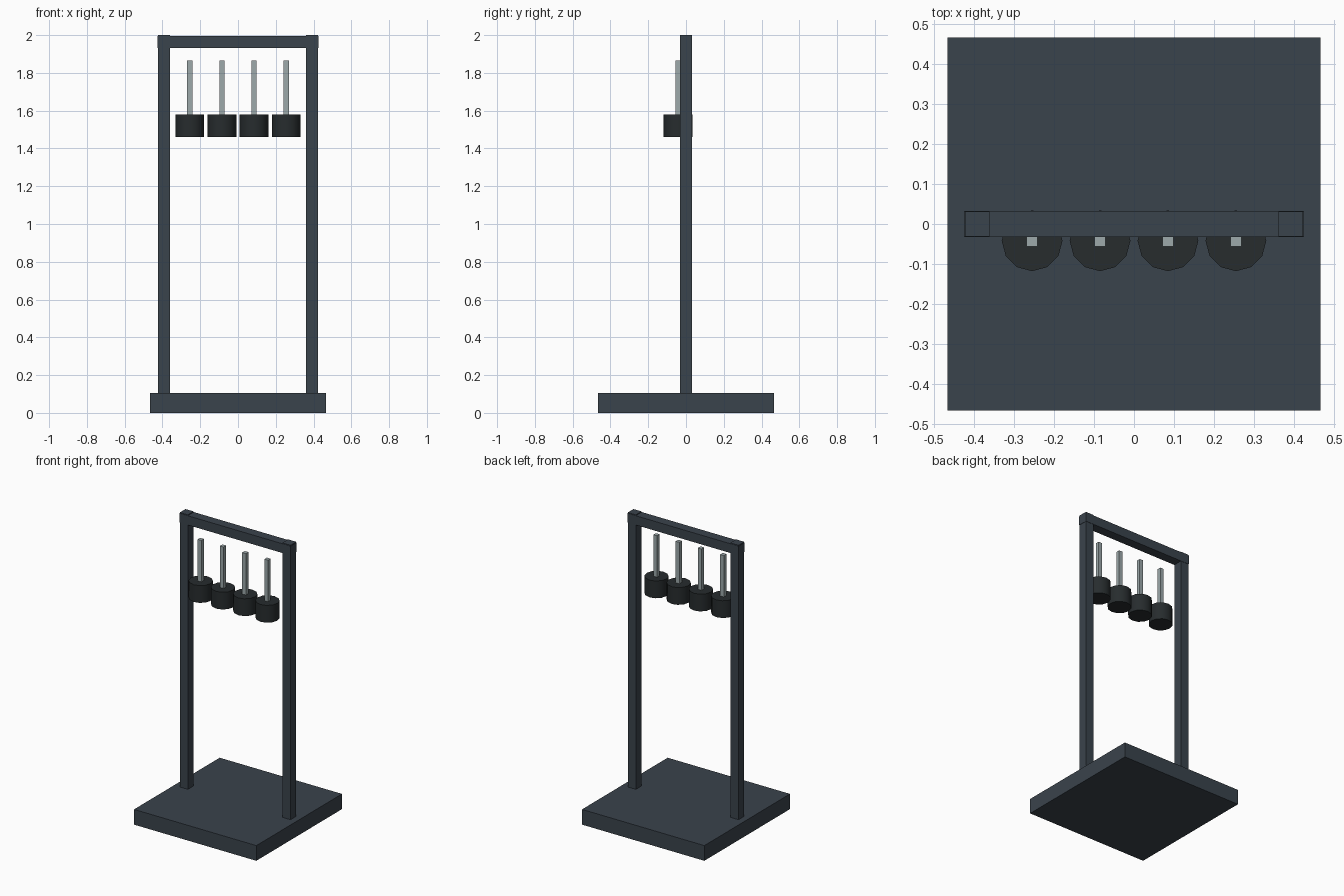
import bpy
import math

if "Cube" in bpy.data.objects:
    bpy.data.objects.remove(bpy.data.objects["Cube"])


def material(name, rgb):
    m = bpy.data.materials.new(name)
    m.diffuse_color = (*rgb, 1)
    m.use_nodes = True
    m.node_tree.nodes["Principled BSDF"].inputs["Base Color"].default_value = m.diffuse_color
    return m


FRAME = material("dark_slate", (0.042, 0.056, 0.072))
RUBBER = material("near_black", (0.020, 0.025, 0.027))
STEEL = material("light_steel", (0.34, 0.40, 0.41))


def box(name, lo, hi, mat):
    """Axis-aligned box between two corners."""
    bpy.ops.mesh.primitive_cube_add(size=1, location=[(a + b) / 2 for a, b in zip(lo, hi)])
    ob = bpy.context.object
    ob.name = name
    ob.scale = [b - a for a, b in zip(lo, hi)]
    bpy.ops.object.transform_apply(location=False, rotation=False, scale=True)
    ob.data.materials.append(mat)
    return ob


# Floor plate
box("base", (-0.467, -0.467, 0), (0.467, 0.467, 0.105), FRAME)

# Uprights, standing slightly proud of the crossbar
for side, x in (("left", -0.392), ("right", 0.392)):
    box(side + "_post", (x - 0.031, -0.031, 0.1), (x + 0.031, 0.031, 2.0), FRAME)

# Top crossbar
box("crossbar", (-0.425, -0.033, 1.931), (0.425, 0.033, 1.995), FRAME)

# Row of four hanging weights with square rods
Y, Z0, Z1 = -0.042, 1.46, 1.579
for i in range(4):
    x = -0.255 + 0.17 * i
    bpy.ops.mesh.primitive_cylinder_add(vertices=12, radius=0.076, depth=Z1 - Z0,
                                        location=(x, Y, (Z0 + Z1) / 2))
    weight = bpy.context.object
    weight.name = f"weight_{i + 1}"
    weight.data.materials.append(RUBBER)
    bpy.ops.object.shade_smooth_by_angle(angle=math.radians(35))
    box(f"rod_{i + 1}", (x - 0.014, Y - 0.014, Z1 - 0.01), (x + 0.014, Y + 0.014, 1.865), STEEL)
